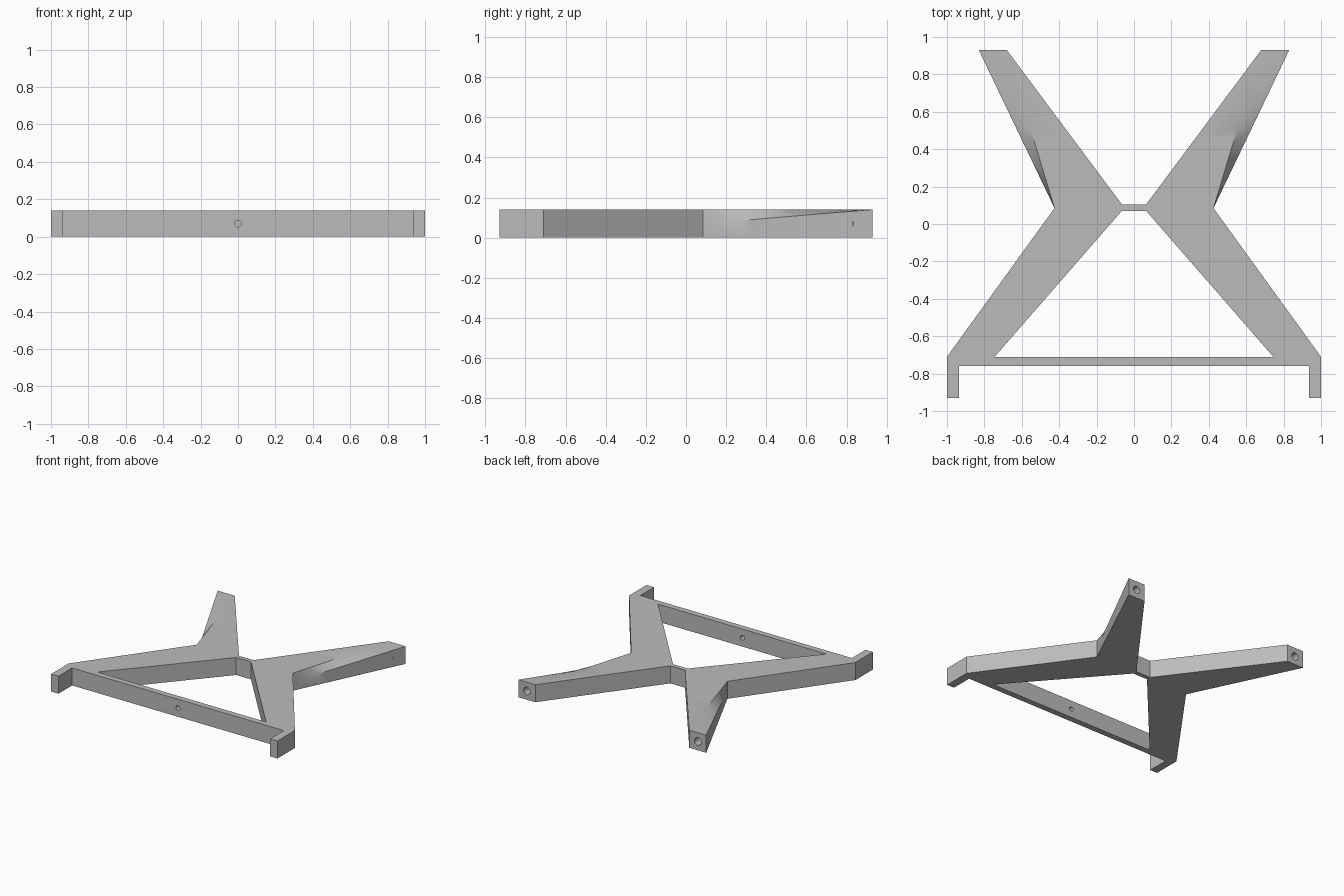
import bpy, bmesh, math
from mathutils import Matrix

if "Cube" in bpy.data.objects:
    bpy.data.objects.remove(bpy.data.objects["Cube"])

H = 0.14          # thickness of the whole frame
grey = bpy.data.materials.new("plain grey")
grey.diffuse_color = (0.5, 0.5, 0.5, 1)
grey.use_nodes = True
grey.node_tree.nodes["Principled BSDF"].inputs["Base Color"].default_value = grey.diffuse_color


def finish(name, bm):
    bmesh.ops.remove_doubles(bm, verts=bm.verts, dist=1e-5)
    bmesh.ops.recalc_face_normals(bm, faces=bm.faces)
    me = bpy.data.meshes.new(name)
    bm.to_mesh(me)
    bm.free()
    me.materials.append(grey)
    ob = bpy.data.objects.new(name, me)
    bpy.context.collection.objects.link(ob)
    return ob


def slab(name, outline, sx=1):
    """Flat outline extruded to the frame thickness."""
    bm = bmesh.new()
    face = bm.faces.new([bm.verts.new((x * sx, y, 0)) for x, y in outline])
    ext = bmesh.ops.extrude_face_region(bm, geom=[face])["geom"]
    for v in ext:
        if isinstance(v, bmesh.types.BMVert):
            v.co.z = H
    return finish(name, bm)


def drill(ob, x, y, radius, depth):
    """Round hole along y, centred in the thickness."""
    bm = bmesh.new()
    bmesh.ops.create_cone(bm, cap_ends=True, segments=24, radius1=radius,
                          radius2=radius, depth=depth,
                          matrix=Matrix.Translation((x, y, H / 2)) @ Matrix.Rotation(math.pi / 2, 4, 'X'))
    cutter = finish("hole_cutter", bm)
    cutter.hide_render = True
    mod = ob.modifiers.new("hole", 'BOOLEAN')
    mod.operation, mod.solver, mod.object = 'DIFFERENCE', 'EXACT', cutter
    bpy.context.view_layer.objects.active = ob
    bpy.ops.object.modifier_apply(modifier=mod.name)
    bpy.data.objects.remove(cutter)


def mix(a, b, t):
    return tuple(p + (q - p) * t for p, q in zip(a, b))


def rear_arm(name, sx, steps=14):
    """Tapering arm whose outer top edge twists from upright to level."""
    start = [(.065, .105, 0), (.065, .105, H), (.425, .085, H), (.425, .085, H / 2), (.425, .085, 0)]
    end = [(.68, .93, 0), (.68, .93, H), (.68, .93, H), (.83, .93, H), (.83, .93, 0)]
    bm = bmesh.new()
    rings = []
    for i in range(steps + 1):
        pts = [mix(a, b, i / steps) for a, b in zip(start, end)]
        if i == steps:
            pts[2] = pts[1]
        rings.append([bm.verts.new((x * sx, y, z)) for x, y, z in pts])
    for a, b in zip(rings, rings[1:]):
        for k in range(5):
            n = (k + 1) % 5
            bm.faces.new((a[k], a[n], b[n], b[k]))
    bm.faces.new(rings[0])
    e = rings[-1]
    bm.faces.new((e[0], e[1], e[3], e[4]))
    return finish(name, bm)


parts = []
# legs with square feet, and twisted rear arms
leg = [(.065, .07), (.065, .105), (.425, .085), (1, -.71), (1, -.93),
       (.935, -.93), (.935, -.758), (.745, -.758), (.745, -.71)]
for side, sx in (("right", 1), ("left", -1)):
    parts.append(slab("front_leg_" + side, leg, sx))
    arm = rear_arm("rear_arm_" + side, sx)
    drill(arm, sx * .755, .93, .03, .2)
    parts.append(arm)

# centre link and front crossbar
parts.append(slab("centre_link", [(-.065, .07), (.065, .07), (.065, .105), (-.065, .105)]))
bar = slab("front_crossbar", [(-.745, -.758), (.745, -.758), (.745, -.71), (-.745, -.71)])
drill(bar, 0, -.734, .018, .2)
parts.append(bar)

# smooth twisted faces, keep hard edges
for ob in parts:
    bpy.ops.object.select_all(action='DESELECT')
    ob.select_set(True)
    bpy.context.view_layer.objects.active = ob
    bpy.ops.object.shade_smooth_by_angle(angle=math.radians(30))
